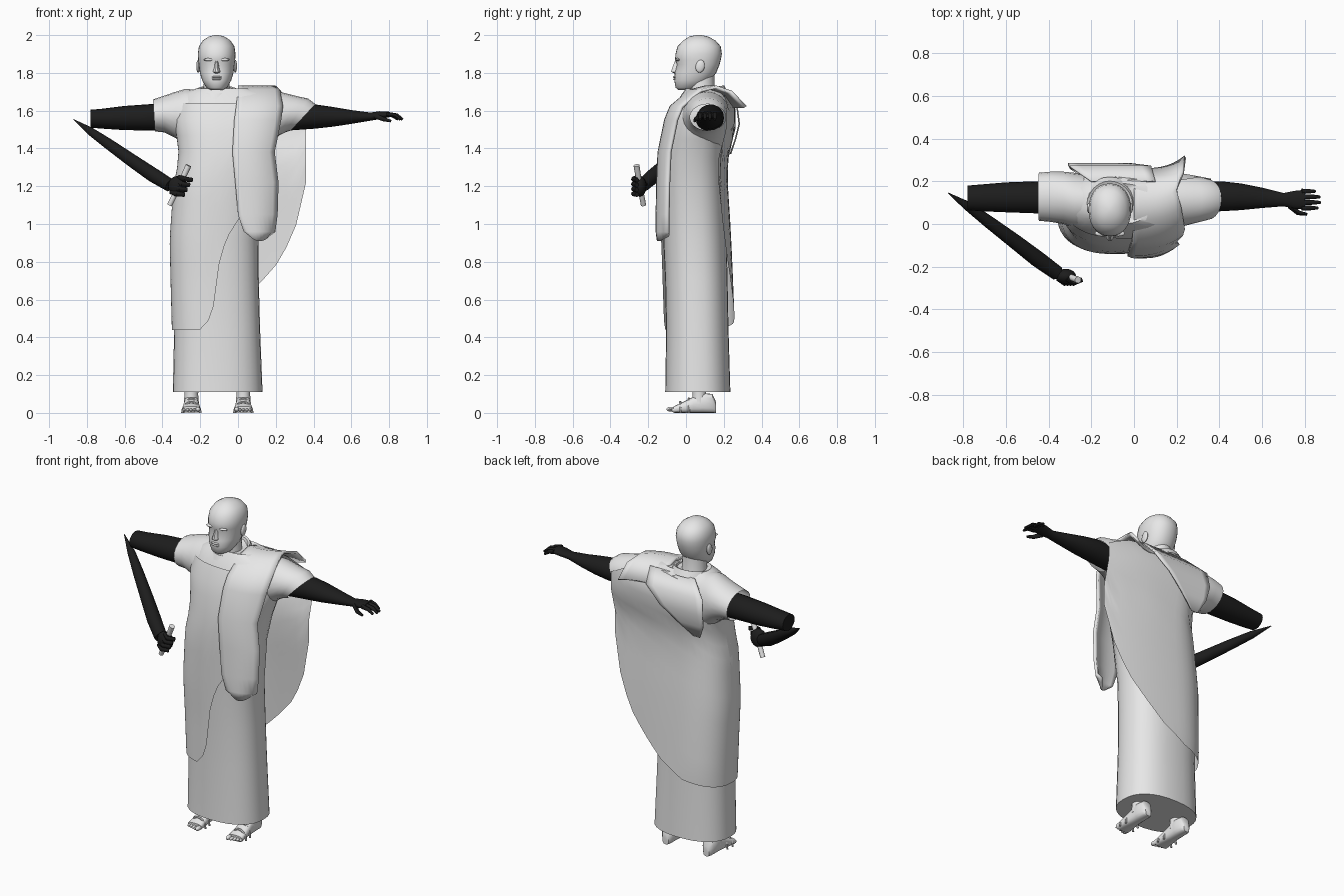
import bpy, bmesh, math
from mathutils import Vector, Matrix

if "Cube" in bpy.data.objects:
    bpy.data.objects.remove(bpy.data.objects["Cube"])

def material(name, c):
    m = bpy.data.materials.new(name)
    m.diffuse_color = (*c, 1)
    m.use_nodes = True
    m.node_tree.nodes["Principled BSDF"].inputs["Base Color"].default_value = m.diffuse_color
    return m

CLOTH = material("pale_grey", (0.8, 0.8, 0.8))
BLACK = material("black", (0.012, 0.012, 0.012))

def finish(name, bm, mat, angle=45, solid=0):
    bmesh.ops.recalc_face_normals(bm, faces=bm.faces)
    me = bpy.data.meshes.new(name)
    bm.to_mesh(me)
    bm.free()
    me.materials.append(mat)
    ob = bpy.data.objects.new(name, me)
    bpy.context.collection.objects.link(ob)
    bpy.ops.object.select_all(action='DESELECT')
    ob.select_set(True)
    bpy.context.view_layer.objects.active = ob
    bpy.ops.object.shade_smooth_by_angle(angle=math.radians(angle))
    if solid:
        s = ob.modifiers.new("thickness", 'SOLIDIFY')
        s.thickness = solid
        s.offset = 0
    return ob

def skin(name, rows, mat, closed=True, cap0=True, cap1=True, angle=45, solid=0):
    """Bridge rows of points; closed rows make a tube, open rows a sheet."""
    bm = bmesh.new()
    vs = [[bm.verts.new(p) for p in r] for r in rows]
    n = len(rows[0])
    for a, b in zip(vs, vs[1:]):
        for i in range(n if closed else n - 1):
            j = (i + 1) % n
            bm.faces.new((a[i], a[j], b[j], b[i]))
    if closed and cap0: bm.faces.new(vs[0])
    if closed and cap1: bm.faces.new(vs[-1])
    return finish(name, bm, mat, angle, solid)

def interp(table, k):
    """Linear lookup of the values behind key k in an ascending table."""
    if k <= table[0][0]: return table[0][1:]
    for a, b in zip(table, table[1:]):
        if k <= b[0]:
            t = (k - a[0]) / (b[0] - a[0])
            return tuple(p + (q - p) * t for p, q in zip(a[1:], b[1:]))
    return table[-1][1:]

def power(v, e):
    return math.copysign(abs(v) ** e, v)

def oval(x0, x1, y0, y1, z, n=32, e=0.85):
    pts = []
    for i in range(n):
        a = 2 * math.pi * i / n
        pts.append(Vector(((x0 + x1) / 2 + (x1 - x0) / 2 * power(math.cos(a), e),
                           (y0 + y1) / 2 + (y1 - y0) / 2 * power(math.sin(a), e), z)))
    return pts

def side_tube(name, rings, mat, n=20, **kw):
    """Tube along x; ring = x top, x bottom, z top, z bottom, y front, y back."""
    rows = []
    for xt, xb, zt, zb, y0, y1 in rings:
        row = []
        for i in range(n):
            c, s = math.cos(2 * math.pi * i / n), math.sin(2 * math.pi * i / n)
            row.append(Vector(((xt + xb) / 2 + c * (xt - xb) / 2, (y0 + y1) / 2 + s * (y1 - y0) / 2,
                               (zt + zb) / 2 + c * (zt - zb) / 2)))
        rows.append(row)
    return skin(name, rows, mat, **kw)

def path_tube(name, pts, mat, n=10, **kw):
    """Round tube along points (x, y, z, radius)."""
    ps = [Vector(p[:3]) for p in pts]
    rows = []
    for i, p in enumerate(ps):
        d = (ps[min(i + 1, len(ps) - 1)] - ps[max(i - 1, 0)]).normalized()
        u = d.cross(Vector((0, 1, 0.3))).normalized()
        v = d.cross(u)
        rows.append([p + pts[i][3] * (u * math.cos(2 * math.pi * k / n) + v * math.sin(2 * math.pi * k / n))
                     for k in range(n)])
    return skin(name, rows, mat, **kw)

def ball(name, loc, size, mat, rot=0):
    bm = bmesh.new()
    m = Matrix.Translation(loc) @ Matrix.Rotation(rot, 4, 'X') @ Matrix.Diagonal((*size, 1))
    bmesh.ops.create_uvsphere(bm, u_segments=14, v_segments=9, radius=1, matrix=m)
    return finish(name, bm, mat)

# Long tunic: z, x left, x right, y front, y back
BODY = [(.11, -.345, .13, -.11, .235), (.44, -.338, .117, -.105, .225), (.7, -.345, .11, -.11, .22),
        (.92, -.35, .108, -.12, .215), (1.2, -.33, .135, -.13, .205), (1.35, -.30, .17, -.125, .205),
        (1.45, -.31, .2, -.11, .22), (1.55, -.33, .24, -.09, .245), (1.63, -.32, .24, -.06, .25),
        (1.69, -.29, .2, -.02, .215), (1.718, -.22, .08, .0, .19), (1.70, -.19, -.03, .01, .16)]
skin("tunic", [oval(*r[1:], r[0]) for r in BODY], CLOTH)
LOOK = BODY[:10]

# Shawl wrapped across the front, with a curved hem
HEM = [(-.36, .44), (-.21, .44), (-.155, .5), (-.132, .58), (-.125, .66), (-.1, .8), (-.06, .93), (0, 1.04), (.1, 1.16)]
cols = []
for i in range(25):
    a = math.pi * (0.97 + 0.73 * i / 24)
    ca, sa = power(math.cos(a), .85), power(math.sin(a), .85)
    hem = interp(HEM, -.121 + .235 * ca)[0]
    col = []
    for k in range(15):
        z = hem + (1.64 - hem) * k / 14
        x0, x1, y0, y1 = interp(LOOK, z)
        g = .012
        col.append(Vector(((x0 + x1) / 2 + ((x1 - x0) / 2 + g) * ca, (y0 + y1) / 2 + ((y1 - y0) / 2 + g) * sa, z)))
    cols.append(col)
skin("shawl_front", cols, CLOTH, closed=False)

# Cape down the back, spreading out under the outstretched arm
CAPE_HEM = [(-.36, .44), (-.15, .48), (0, .57), (.11, .68), (.2, .78), (.27, .9), (.33, 1.05), (.36, 1.22)]
CAPE_TOP = [(-.36, 1.5), (-.2, 1.66), (0, 1.7), (.2, 1.68), (.36, 1.6)]
CAPE_Y = [(.44, .25), (.5, .257), (.8, .245), (1, .235), (1.2, .222), (1.35, .222), (1.5, .262), (1.62, .262), (1.7, .21)]
cols = []
for i in range(19):
    d = -math.sin(math.pi / 2 * (1 - i / 9)) if i < 9 else (i - 9) / 9
    x = -.11 + d * (.25 if d < 0 else .47)
    hem, top = interp(CAPE_HEM, x)[0], interp(CAPE_TOP, x)[0]
    col = []
    for k in range(15):
        z = hem + (top - hem) * k / 14
        x0, x1, y0, y1 = interp(LOOK, z)
        yb, yc = interp(CAPE_Y, z)[0], (y0 + y1) / 2
        if d < 0:
            col.append(Vector((-.11 + d * (-.11 - x0 + .012), yc + (yb - yc) * (1 - abs(d) ** 2.4) ** (1 / 2.4), z)))
        else:
            col.append(Vector((x, yb - .05 * d * d, z)))
    cols.append(col)
skin("back_cape", cols, CLOTH, closed=False)

# Draped cloths: row = z, x left, x right, y; the right edge curls by bend
def drape(name, rows, bend, solid):
    out = []
    for z, a, b, y in rows:
        out.append([Vector((a + (b - a) * i / 8, y + bend * (i / 8) ** 3, z + (.03 * (2 * i / 8 - 1) ** 2 if z < .92 else 0)))
                    for i in range(9)])
    return skin(name, out, CLOTH, closed=False, solid=solid)

drape("shoulder_drape", [(1.62, .02, .24, .255), (1.7, 0, .23, .18), (1.725, 0, .2, .1), (1.705, 0, .22, .02),
                         (1.62, -.01, .235, -.08), (1.55, -.02, .225, -.108), (1.38, -.03, .19, -.143),
                         (1.22, -.015, .21, -.15), (1.05, 0, .205, -.153), (.96, .03, .192, -.153),
                         (.91, .06, .16, -.148)], .06, .016)
drape("back_fold", [(1.70, -.2, .1, .2), (1.62, -.3, .08, .27), (1.53, -.31, -.02, .282), (1.45, -.3, -.12, .262),
                    (1.37, -.26, -.22, .235)], 0, .008)

# Sleeves
side_tube("sleeve_bent_arm", [(-.2, -.2, 1.71, 1.36, -.03, .23), (-.28, -.28, 1.715, 1.41, -.02, .24),
                              (-.33, -.33, 1.70, 1.455, 0, .245), (-.39, -.39, 1.68, 1.485, .01, .245),
                              (-.45, -.44, 1.66, 1.49, .015, .24)], CLOTH, cap1=False)
side_tube("sleeve_straight_arm", [(.1, .1, 1.71, 1.38, -.03, .24), (.22, .17, 1.70, 1.43, -.02, .24),
                                  (.32, .22, 1.675, 1.47, 0, .225), (.37, .25, 1.665, 1.485, .01, .22),
                                  (.41, .28, 1.635, 1.495, .02, .21)], CLOTH, cap1=False)

# Straight arm and open hand
side_tube("straight_arm", [(.2, .2, 1.62, 1.49, .05, .2), (.41, .41, 1.633, 1.505, .06, .2), (.5, .5, 1.62, 1.515, .065, .19),
                           (.6, .6, 1.603, 1.53, .075, .17), (.7, .7, 1.59, 1.547, .083, .145),
                           (.75, .75, 1.597, 1.555, .072, .155), (.8, .8, 1.595, 1.565, .068, .16)], BLACK)
for i in range(4):
    y = .075 + .026 * i
    l = (.0, .012, .01, -.012)[i]
    path_tube("finger", [(.785, y, 1.582, .013), (.83 + l, y, 1.575, .011), (.86 + l, y, 1.553, .007)], BLACK, n=8)
path_tube("thumb", [(.73, .085, 1.57, .014), (.77, .052, 1.555, .012), (.81, .045, 1.545, .007)], BLACK, n=8)

# Bent arm: upper arm, tapering forearm, fist and baton
side_tube("upper_arm", [(-.36, -.36, 1.64, 1.49, .05, .2), (-.46, -.46, 1.635, 1.495, .05, .2),
                        (-.6, -.6, 1.625, 1.497, .055, .195), (-.72, -.72, 1.61, 1.505, .06, .185),
                        (-.78, -.78, 1.605, 1.51, .065, .18)], BLACK)
path_tube("forearm", [(-.87, .145, 1.553, .002), (-.78, .085, 1.49, .022), (-.68, .01, 1.42, .03), (-.56, -.08, 1.335, .036),
                      (-.45, -.165, 1.26, .04), (-.36, -.23, 1.205, .036)], BLACK)
ball("fist", (-.32, -.245, 1.2), (.05, .036, .055), BLACK)
for i in range(4):
    x, z = -.325 + .014 * i, 1.16 + .026 * i
    path_tube("gripping_finger", [(x - .03, -.255, z + .01, .013), (x, -.277, z, .014), (x + .04, -.26, z - .005, .012)],
              BLACK, n=8)
path_tube("baton", [(-.362, -.225, 1.1, .014), (-.31, -.245, 1.205, .014), (-.262, -.262, 1.31, .016)], CLOTH, n=12)

# Head, neck and collar: z, half width, y front, y back
CX = -.113
HEAD = [(1.71, .032, -.042, .03), (1.722, .055, -.055, .075), (1.76, .077, -.062, .13), (1.8, .089, -.06, .16),
        (1.845, .095, -.048, .178), (1.868, .098, -.058, .184), (1.9, .1, -.056, .19), (1.94, .094, -.045, .184),
        (1.972, .073, -.015, .156), (1.993, .04, .02, .115), (2.0, .01, .055, .08)]
skin("head", [oval(CX - w, CX + w, a, b, z, 28, .92) for z, w, a, b in HEAD], CLOTH)
skin("neck", [oval(CX - w, CX + w, a, b, z, 20, 1) for z, w, a, b in
              [(1.64, .085, .0, .17), (1.7, .07, .01, .15), (1.8, .066, .0, .15)]], CLOTH)
skin("nose", [oval(CX - w, CX + w, y, -.02, z, 10, 1) for z, w, y in
              [(1.797, .014, -.062), (1.806, .021, -.08), (1.83, .013, -.073), (1.862, .009, -.06)]], CLOTH)
for s in (-1, 1):
    ball("ear", (CX + s * .098, .075, 1.835), (.01, .024, .034), CLOTH, -.2)
    ball("brow", (CX + s * .04, -.044, 1.87), (.03, .014, .008), CLOTH)
for z in (1.767, 1.778):
    ball("lip", (CX, -.059, z), (.027, .009, .006), CLOTH)
path = [(CX + .1 * math.cos(a), .09 + .105 * math.sin(a), 1.705 + .02 * math.sin(a)) for a in
        [2 * math.pi * i / 24 for i in range(24)]]
mid = Vector((CX, .09, 1.705))
skin("collar", [[mid + (Vector(p) - mid) * f + Vector((0, 0, h)) for p in path] for f, h in
                [(1.25, -.03), (1.06, .008), (.95, .005), (.85, -.03)]], CLOTH, cap0=False, cap1=False)

# Feet with toes, ankles and sandal straps
for cx, s in ((-.247, -1), (.028, 1)):
    sole = [(.158, .02, .06), (.14, .036, .1), (.09, .038, .105), (.04, .038, .085), (-.02, .045, .055), (-.065, .047, .035)]
    rows = []
    for y, w, h in sole:
        rows.append([Vector((cx + w * power(math.cos(a), .7), y, h / 2 + h / 2 * power(math.sin(a), .7)))
                     for a in [2 * math.pi * i / 16 for i in range(16)]])
    skin("foot", rows, CLOTH)
    skin("ankle", [oval(cx - w, cx + w, .07 - w, .07 + w, z, 14, 1) for z, w in [(.05, .04), (.1, .036), (.2, .045)]], CLOTH)
    for i in range(5):
        r = .013 if i == 0 else .009
        ball("toe", (cx + s * (-.035 + .018 * i), -.079 + .006 * i, r + .006), (r, .024, r), CLOTH)
    for y, h, w in ((.015, .076, .043), (-.03, .058, .048)):
        path_tube("sandal_strap", [(cx + w * math.cos(a), y, h * math.sin(a), .006) for a in
                                   [math.pi * i / 10 for i in range(11)]], CLOTH, n=6)
